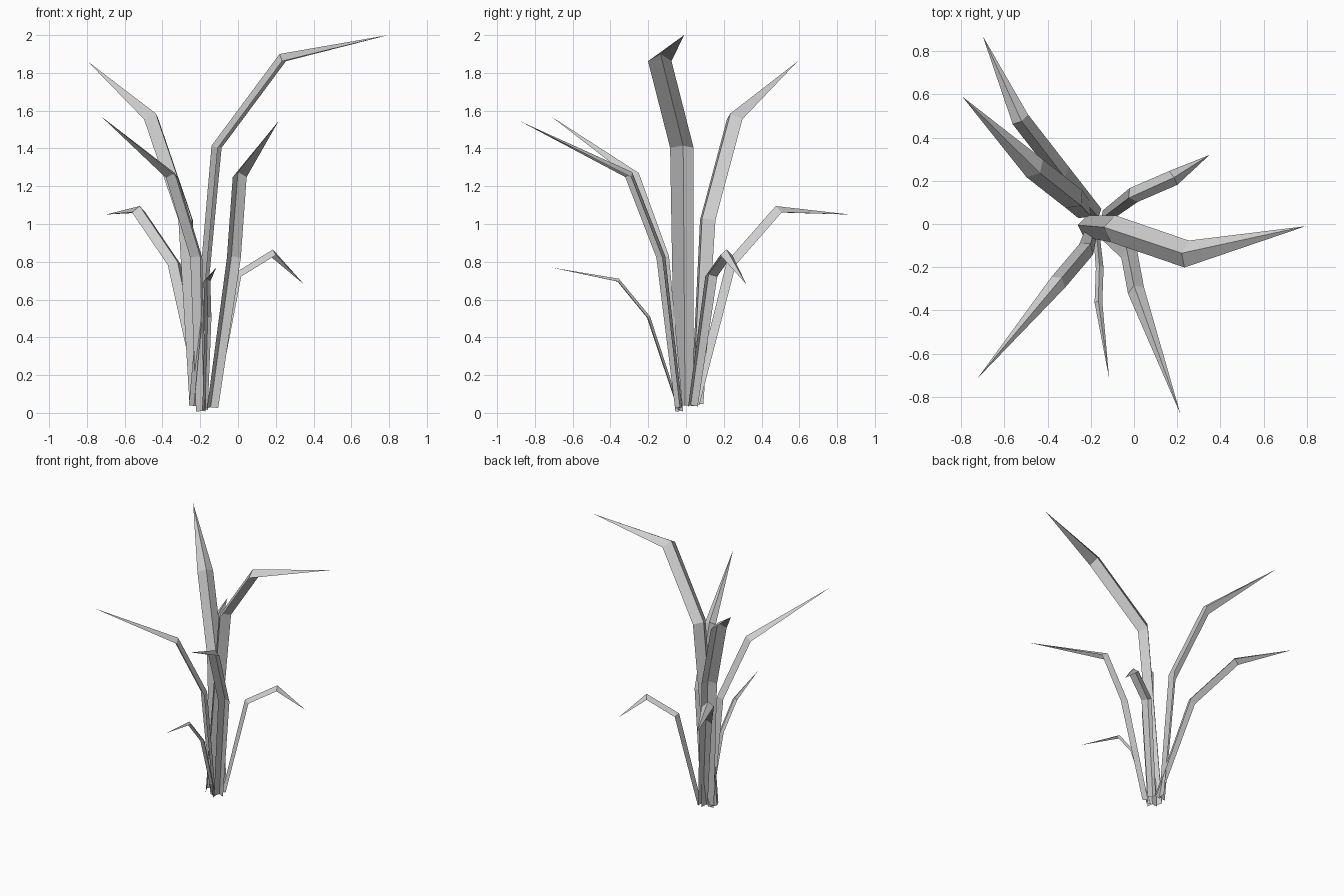
import bpy
import bmesh
from math import radians
from mathutils import Matrix, Vector

cube = bpy.data.objects.get("Cube")
if cube:
    bpy.data.objects.remove(cube, do_unlink=True)

# Single flat colour
grey = bpy.data.materials.new("pale_grey")
grey.use_nodes = True
colour = (0.62, 0.62, 0.62, 1)
grey.diffuse_color = colour
grey.node_tree.nodes["Principled BSDF"].inputs["Base Color"].default_value = colour


def blade(name, half_width, fold, path, twist=0):
    """Folded leaf: a ridge path with an edge on each side, ending in a point."""
    pts = [Vector(p) for p in path]
    out = pts[-1] - pts[0]
    side = Vector((-out.y, out.x, 0)).normalized()
    side = Matrix.Rotation(radians(twist), 3, "Z") @ side
    bm = bmesh.new()
    rows = []
    for i, p in enumerate(pts[:-1]):
        along = (pts[i + 1] - pts[max(i - 1, 0)]).normalized()
        under = side.cross(along).normalized()
        taper = 0.8 if i == 0 else 1
        drop = under * fold * taper
        spread = side * half_width * taper
        rows.append([bm.verts.new(v) for v in (p + drop + spread, p, p + drop - spread)])
    tip = bm.verts.new(pts[-1])
    for low, high in zip(rows, rows[1:]):
        for k in range(2):
            bm.faces.new((low[k], low[k + 1], high[k + 1], high[k]))
    for k in range(2):
        bm.faces.new((rows[-1][k], rows[-1][k + 1], tip))
    mesh = bpy.data.meshes.new(name)
    bm.to_mesh(mesh)
    bm.free()
    mesh.materials.append(grey)
    obj = bpy.data.objects.new(name, mesh)
    bpy.context.collection.objects.link(obj)


# Tall blades
blade("tall_left_blade", 0.063, 0.045,
      [(-0.26, -0.005, 0.04), (-0.14, -0.015, 1.415), (0.22, -0.135, 1.90), (0.795, -0.01, 2.0)],
      twist=-9)
blade("tall_back_blade", 0.056, 0.045,
      [(-0.20, 0.035, 0.05), (-0.245, 0.085, 1.03), (-0.435, 0.235, 1.585), (-0.795, 0.59, 1.86)])

# Middle blades
blade("front_right_blade", 0.04, 0.035,
      [(-0.18, -0.015, 0.01), (-0.20, -0.09, 0.83), (-0.335, -0.25, 1.27), (-0.725, -0.715, 1.57)])
blade("front_left_blade", 0.04, 0.035,
      [(-0.145, -0.02, 0.03), (-0.035, -0.11, 0.83), (0.0, -0.285, 1.275), (0.215, -0.88, 1.545)])
blade("back_right_blade", 0.042, 0.035,
      [(-0.165, 0.03, 0.05), (-0.32, 0.215, 0.80), (-0.52, 0.475, 1.095), (-0.70, 0.87, 1.05)])

# Short blades
blade("short_front_blade", 0.018, 0.016,
      [(-0.175, -0.03, 0.02), (-0.16, -0.19, 0.51), (-0.165, -0.355, 0.71), (-0.115, -0.715, 0.77)])
blade("short_back_blade", 0.037, 0.03,
      [(-0.15, 0.025, 0.04), (-0.025, 0.12, 0.735), (0.185, 0.215, 0.865), (0.35, 0.32, 0.68)])
